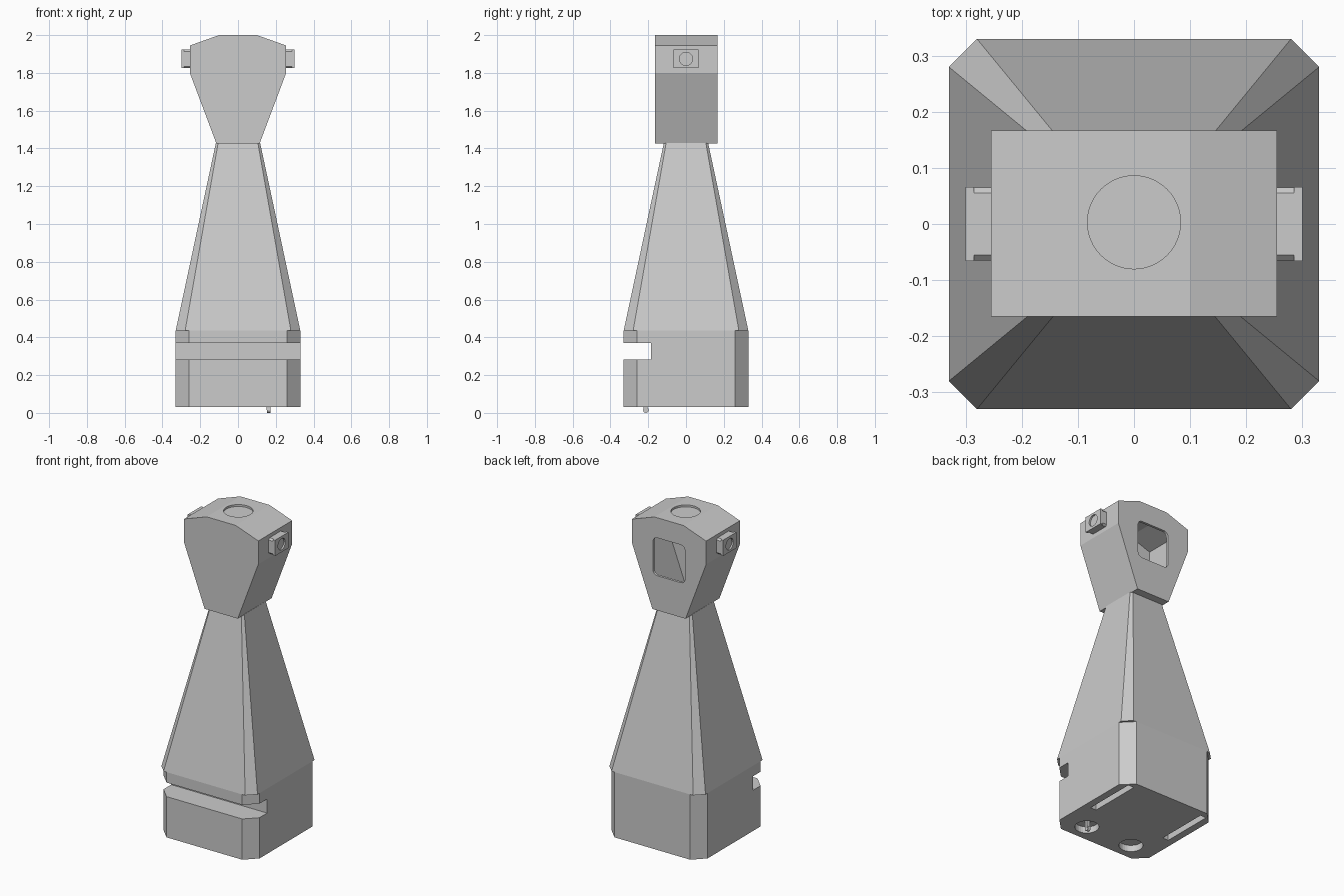
import bpy, bmesh, math
from mathutils import Matrix

if "Cube" in bpy.data.objects:
    bpy.data.objects.remove(bpy.data.objects["Cube"])

grey = bpy.data.materials.new("light_grey")
grey.diffuse_color = (0.6, 0.6, 0.6, 1)
grey.use_nodes = True
grey.node_tree.nodes["Principled BSDF"].inputs["Base Color"].default_value = grey.diffuse_color


def loft(name, rings):
    """Closed solid through rings of matching points, capped at both ends."""
    bm = bmesh.new()
    vs = [[bm.verts.new(p) for p in r] for r in rings]
    n = len(vs[0])
    bm.faces.new(vs[0])
    bm.faces.new(vs[-1])
    for a, b in zip(vs, vs[1:]):
        for i in range(n):
            bm.faces.new((a[i], a[(i + 1) % n], b[(i + 1) % n], b[i]))
    bmesh.ops.recalc_face_normals(bm, faces=bm.faces)
    me = bpy.data.meshes.new(name)
    bm.to_mesh(me)
    bm.free()
    me.materials.append(grey)
    ob = bpy.data.objects.new(name, me)
    bpy.context.collection.objects.link(ob)
    return ob


def octagon(hx, hy, c):
    return [(hx, -hy + c), (hx, hy - c), (hx - c, hy), (-hx + c, hy),
            (-hx, hy - c), (-hx, -hy + c), (-hx + c, -hy), (hx - c, -hy)]


def box(name, x0, x1, y0, y1, z0, z1):
    return loft(name, [[(x0, y0, z), (x1, y0, z), (x1, y1, z), (x0, y1, z)] for z in (z0, z1)])


def disc(name, centre, r, depth, axis, n=32):
    """Cylinder along the named axis."""
    rings = []
    for h in (-depth / 2, depth / 2):
        ring = []
        for i in range(n):
            t = 2 * math.pi * i / n
            a, b = r * math.cos(t), r * math.sin(t)
            p = (h, a, b) if axis == 'X' else (a, b, h)
            ring.append(tuple(c + q for c, q in zip(centre, p)))
        rings.append(ring)
    return loft(name, rings)


def cut(ob, *cutters):
    """Subtract cutters and remove them."""
    for c in cutters:
        c.hide_render = True
        m = ob.modifiers.new("cut", 'BOOLEAN')
        m.operation = 'DIFFERENCE'
        m.solver = 'EXACT'
        m.object = c
        bpy.context.view_layer.objects.active = ob
        bpy.ops.object.modifier_apply(modifier=m.name)
        bpy.data.objects.remove(c)


# Base block with front slot, underside wells and long underside slots
base = loft("base", [[(x, y, z) for x, y in octagon(0.33, 0.33, 0.07)] for z in (0.03, 0.435)])
cut(base, box("slot_cutter", -0.5, 0.5, -0.5, -0.185, 0.283, 0.37))
for s in (-1, 1):
    cut(base,
        disc("well_cutter", (s * 0.162, -0.22, 0.03), 0.068, 0.08, 'Z'),
        box("vent_cutter", s * 0.265 - 0.02, s * 0.265 + 0.02, -0.04, 0.29, 0.0, 0.12))

# Caster stem and wheel inside the right-hand well
box("caster_fork", 0.152, 0.172, -0.225, -0.205, 0.015, 0.075)
disc("caster_wheel", (0.162, -0.212, 0.015), 0.015, 0.018, 'X', 16)

# Tapered body
loft("tapered_body", [[(x, y, z) for x, y in octagon(h, h, c)]
                      for h, c, z in ((0.33, 0.05, 0.435), (0.117, 0.012, 1.43))])


# Hollow head with window in the back and recessed disc on top
def head_profile(pts, y0, y1, name):
    full = pts + [(-x, z) for x, z in reversed(pts)]
    return loft(name, [[(x, y, z) for x, z in full] for y in (y0, y1)])


head = head_profile([(0.114, 1.425), (0.255, 1.8), (0.255, 1.945), (0.1, 2.0)],
                    -0.165, 0.167, "head")
hollow = head_profile([(0.103, 1.44), (0.24, 1.803), (0.24, 1.934), (0.098, 1.984)],
                      -0.15, 0.152, "hollow_cutter")
corner = []
for cx, cz, a0 in ((0.08, 1.845, 0), (-0.08, 1.845, 90), (-0.08, 1.67, 180), (0.08, 1.67, 270)):
    for k in range(5):
        a = math.radians(a0 + k * 22.5)
        corner.append((cx + 0.03 * math.cos(a), cz + 0.03 * math.sin(a)))
window = loft("window_cutter", [[(x, y, z) for x, z in corner] for y in (0.1, 0.25)])
cut(head, hollow, window, disc("top_cutter", (0, 0.003, 2.0), 0.083, 0.024, 'Z', 48))

# Side sensors: chamfered mount, square plate and round lens recess
for s, side in ((-1, "left"), (1, "right")):
    loft(side + "_sensor_mount", [[(s * x, y, 1.874 + z) for y, z in octagon(0.065, 0.049, 0.01)]
                                  for x in (0.25, 0.286)])
    plate = box(side + "_sensor_plate", min(s * 0.285, s * 0.3), max(s * 0.285, s * 0.3),
                -0.066, 0.066, 1.825, 1.923)
    cut(plate, disc("lens_cutter", (s * 0.3, 0, 1.874), 0.035, 0.02, 'X'))
